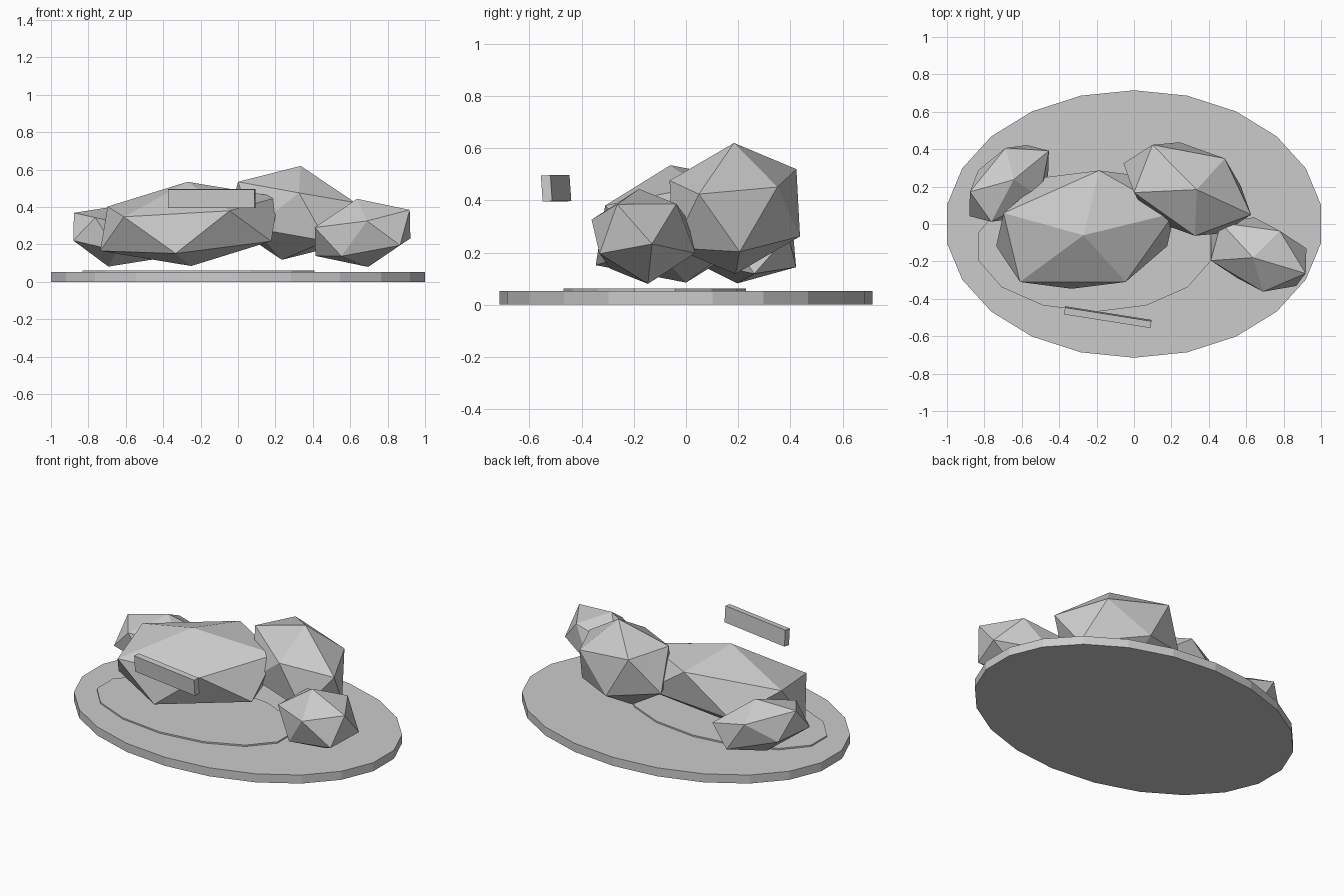
import bpy
import bmesh
from math import radians
from mathutils import Matrix, Vector, Euler

cube = bpy.data.objects.get("Cube")
if cube:
    bpy.data.objects.remove(cube, do_unlink=True)

# Single plain grey for every part
GREY = (0.6, 0.6, 0.6, 1.0)
stone = bpy.data.materials.new("stone_grey")
stone.use_nodes = True
stone.diffuse_color = GREY
stone.node_tree.nodes["Principled BSDF"].inputs["Base Color"].default_value = GREY


def add_object(name, bm, location):
    bmesh.ops.recalc_face_normals(bm, faces=bm.faces)
    mesh = bpy.data.meshes.new(name)
    bm.to_mesh(mesh)
    bm.free()
    mesh.materials.append(stone)
    obj = bpy.data.objects.new(name, mesh)
    obj.location = location
    bpy.context.collection.objects.link(obj)
    return obj


def slab(name, sides, centre, radii, bottom, top):
    """Low oval disc with one corner on the y axis."""
    bm = bmesh.new()
    bmesh.ops.create_cone(bm, cap_ends=True, segments=sides,
                          radius1=1, radius2=1, depth=1)
    first = max(bm.verts, key=lambda v: v.co.y)
    turn = Vector(first.co.xy).angle_signed(Vector((0, 1)))
    bm.transform(Matrix.Diagonal((*radii, top - bottom, 1))
                 @ Matrix.Rotation(-turn, 4, 'Z'))
    return add_object(name, bm, (*centre, (bottom + top) / 2))


def boulder(name, centre, peak, corner_a, corner_b):
    """Icosahedron stretched so one face lands on three given corners."""
    bm = bmesh.new()
    bmesh.ops.create_icosphere(bm, subdivisions=1, radius=1)
    bm.faces.ensure_lookup_table()
    source = Matrix([v.co for v in bm.faces[0].verts]).transposed()
    target = Matrix((peak, corner_a, corner_b)).transposed()
    bm.transform((target @ source.inverted()).to_4x4())
    return add_object(name, bm, centre)


# Ground disc and the thin patch on it
slab("ground_disc", 22, (0, 0), (1.01, 0.715), 0, 0.053)
slab("ground_patch", 14, (-0.21, -0.12), (0.636, 0.35), 0.04, 0.062)

# Boulders: centre, then the peak and two neighbouring corners from the centre
boulder("large_boulder", (-0.26, -0.03, 0.31),
        (-0.01, -0.03, 0.225), (-0.35, -0.28, 0.038), (0.215, -0.28, 0.07))
boulder("tall_boulder", (0.285, 0.187, 0.369),
        (0.05, -0.003, 0.251), (-0.285, -0.019, 0.166), (0.041, -0.25, 0.107))
boulder("front_boulder", (0.666, -0.163, 0.262),
        (-0.03, -0.017, 0.182), (0.252, -0.101, 0.123), (0.024, -0.199, 0.064))
boulder("back_boulder", (-0.668, 0.217, 0.244),
        (0.025, 0.02, 0.162), (-0.209, -0.045, 0.125), (-0.095, -0.205, 0.1))

# Floating plank in front of the large boulder
bm = bmesh.new()
bmesh.ops.create_cube(bm, size=1)
bm.transform(Matrix.Diagonal((0.468, 0.037, 0.1, 1)))
plank = add_object("plank", bm, (-0.14, -0.498, 0.446))
plank.rotation_euler = Euler((radians(4), 0, radians(-9)))
